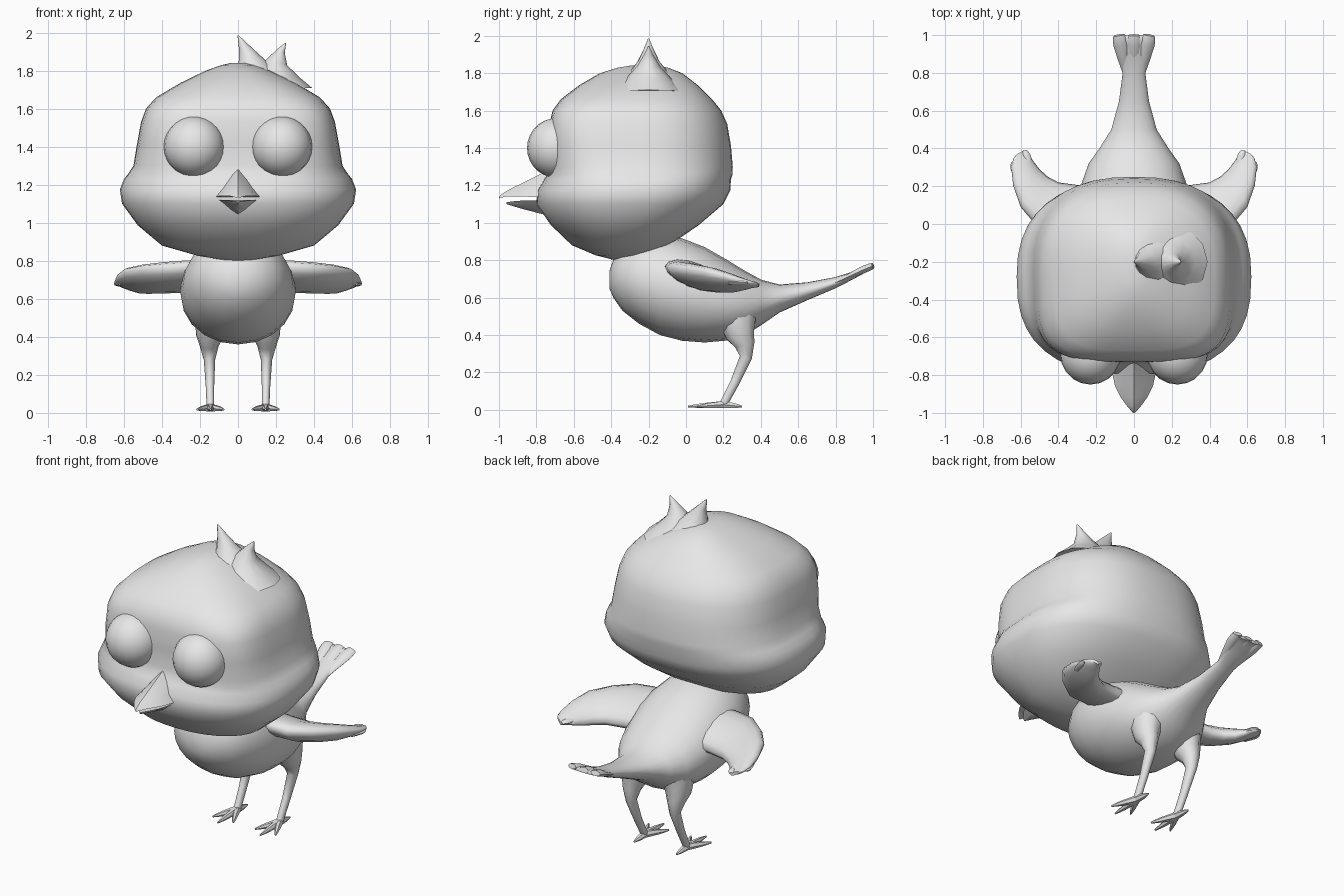
import bpy, bmesh, math
from mathutils import Vector

if "Cube" in bpy.data.objects:
    bpy.data.objects.remove(bpy.data.objects["Cube"])

grey_tone = (.8, .8, .8, 1)
grey = bpy.data.materials.new("plain_grey")
grey.use_nodes = True
grey.diffuse_color = grey_tone
grey.node_tree.nodes["Principled BSDF"].inputs["Base Color"].default_value = grey_tone


def finish(name, bm, mirror=False):
    """Turn the mesh into a smooth shaded object, optionally mirrored in x."""
    bmesh.ops.recalc_face_normals(bm, faces=bm.faces)
    mesh = bpy.data.meshes.new(name)
    bm.to_mesh(mesh)
    bm.free()
    for poly in mesh.polygons:
        poly.use_smooth = True
    mesh.set_sharp_from_angle(angle=math.radians(55))
    mesh.materials.append(grey)
    obj = bpy.data.objects.new(name, mesh)
    bpy.context.collection.objects.link(obj)
    if mirror:
        mod = obj.modifiers.new("mirror", 'MIRROR')
        mod.use_mirror_merge = False


def flow(rows):
    """Add a row on the smooth curve halfway between each pair of rows."""
    result = []
    last = len(rows) - 1
    for i in range(last):
        before, after = rows[max(i - 1, 0)], rows[min(i + 2, last)]
        middle = [(9 * (b + c) - a - d) / 16
                  for a, b, c, d in zip(before, rows[i], rows[i + 1], after)]
        result += [rows[i], middle]
    return result + [rows[last]]


def skin(name, rings, mirror=False):
    """Join rings of points into a closed shell."""
    bm = bmesh.new()
    loops = [[bm.verts.new(p) for p in ring] for ring in rings]
    count = len(loops[0])
    for a, b in zip(loops, loops[1:]):
        for i in range(count):
            j = (i + 1) % count
            bm.faces.new((a[i], a[j], b[j], b[i]))
    bm.faces.new(loops[0])
    bm.faces.new(loops[-1])
    finish(name, bm, mirror)


def oval(center, u, v, count=16, power=2, front_power=2):
    """Superellipse ring on half-axes u and v; the -v half has its own power."""
    center, u, v = Vector(center), Vector(u), Vector(v)
    ring = []
    for i in range(count):
        angle = math.tau * i / count
        c, s = math.cos(angle), math.sin(angle)
        e = 2 / (front_power if s < 0 else power)
        ring.append(center + u * math.copysign(abs(c) ** e, c) + v * math.copysign(abs(s) ** e, s))
    return ring


def tube(name, rows, count=8, flat=1, mirror=False):
    """Tapered tube through rows of (x, y, z, radius); flat squashes it."""
    rows = flow(rows)
    points = [Vector(row[:3]) for row in rows]
    u = Vector((1, 0, 0))
    rings = []
    for i, p in enumerate(points):
        along = (points[min(i + 1, len(points) - 1)] - points[max(i - 1, 0)]).normalized()
        u = (u - along * u.dot(along)).normalized()
        radius = rows[i][3]
        rings.append(oval(p, u * radius, u.cross(along) * radius * flat, count))
    skin(name, rings, mirror)


# Head: stacked rings of (z, front, back, half width, squareness of the face)
head_rows = [
    (.8, -.38, -.33, .05, 2), (.88, -.61, -.09, .4, 2.2), (1.1, -.8, .2, .61, 2.5),
    (1.23, -.76, .24, .6, 2.7), (1.3, -.73, .25, .55, 3.5), (1.53, -.73, .22, .51, 4),
    (1.66, -.67, .14, .43, 3.3), (1.8, -.46, -.02, .17, 2.3), (1.84, -.3, -.15, .04, 2)]
skin("head", [oval((0, (front + back) / 2, z), (w, 0, 0), (0, (back - front) / 2, 0), 40, 2.4, face)
              for z, front, back, w, face in flow(head_rows)])

# Eyes
bm = bmesh.new()
bmesh.ops.create_uvsphere(bm, u_segments=20, v_segments=14, radius=.16)
bmesh.ops.translate(bm, verts=bm.verts, vec=(.23, -.69, 1.4))
finish("eyes", bm, mirror=True)

# Head tufts
tube("tall_tuft", [(.08, -.2, 1.77, .14), (.06, -.2, 1.86, .06), (0, -.2, 1.985, .003)], count=12)
tube("short_tuft", [(.2, -.2, 1.7, .19), (.2, -.2, 1.84, .06), (.25, -.2, 1.945, .003)], count=12)


def beak(name, rows):
    """Arched shell from rows of (y, half width, edge height, ridge height)."""
    rings = []
    for y, w, edge, ridge in flow(rows):
        slices = [math.cos(math.pi * i / 8) for i in range(9)]
        rings.append([(w * c, y, edge + (ridge - edge) * (1 - abs(c) ** 1.2)) for c in slices])
    skin(name, rings)


beak("upper_beak", [(-.7, .13, 1.13, 1.3), (-.86, .1, 1.14, 1.22), (-.96, .04, 1.14, 1.17), (-1, .003, 1.13, 1.14)])
beak("lower_beak", [(-.7, .12, 1.12, 1.03), (-.86, .08, 1.12, 1.07), (-.96, .004, 1.11, 1.1)])

# Body running into the tail: (y, half width, bottom, top)
body_rows = [
    (-.41, .05, .65, .74), (-.34, .2, .53, .88), (-.14, .29, .4, .94), (.1, .3, .36, .87),
    (.32, .24, .4, .74), (.5, .12, .52, .67), (.8, .06, .65, .71), (.97, .11, .74, .77), (1, .1, .75, .77)]
skin("body_and_tail", [oval((0, y, (low + top) / 2), (w, 0, 0), (0, 0, (top - low) / 2), 20)
                       for y, w, low, top in flow(body_rows)])

# Tail feathers
for label, side in (("left", 1), ("middle", 0), ("right", -1)):
    tube(label + "_tail_feather", [(side * .04, .8, .68, .02), (side * .07, .95, .75, .04),
                                   (side * .08, 1, .77, .03)], flat=.5)

# Wings: leading edge, trailing edge, thickness
wing_rows = [
    (.2, -.1, .77, .2, .2, .67, .14), (.4, -.1, .76, .4, .22, .66, .13), (.6, .09, .74, .5, .29, .65, .1),
    (.65, .3, .69, .55, .36, .66, .04), (.62, .37, .68, .58, .39, .66, .02)]
rings = []
for row in flow(wing_rows):
    lead, trail = Vector(row[:3]), Vector(row[3:6])
    rings.append(oval((lead + trail) / 2, (lead - trail) / 2, (0, 0, row[6] / 2), 14))
skin("wings", rings, mirror=True)

# Wing feather tips, spread from the leading to the trailing corner
for label, spread in (("outer", 0), ("middle", .5), ("inner", 1)):
    tip = Vector((.64, .33, .68)).lerp(Vector((.58, .39, .67)), spread)
    root = tip - Vector((.03, .1, 0))
    tube(label + "_wing_feathers", [(*root, .02), (*root.lerp(tip, .7), .024), (*tip, .01)], flat=.6, mirror=True)

# Legs: thigh tapering into shank
tube("legs", [(.13, .27, .52, .1), (.15, .29, .4, .07), (.15, .32, .28, .03), (.145, .2, .03, .02)],
     count=10, flat=1.15, mirror=True)

# Toes
heel = Vector((.145, .2, .028))
for label, x, y in (("middle", 0, -.19), ("inner", -.07, -.14), ("outer", .07, -.14), ("back", 0, .1)):
    tip = heel + Vector((x, y, -.01))
    tube(label + "_toes", [(*heel, .022), (*heel.lerp(tip, .6), .015), (*tip, .005)], count=6, mirror=True)
